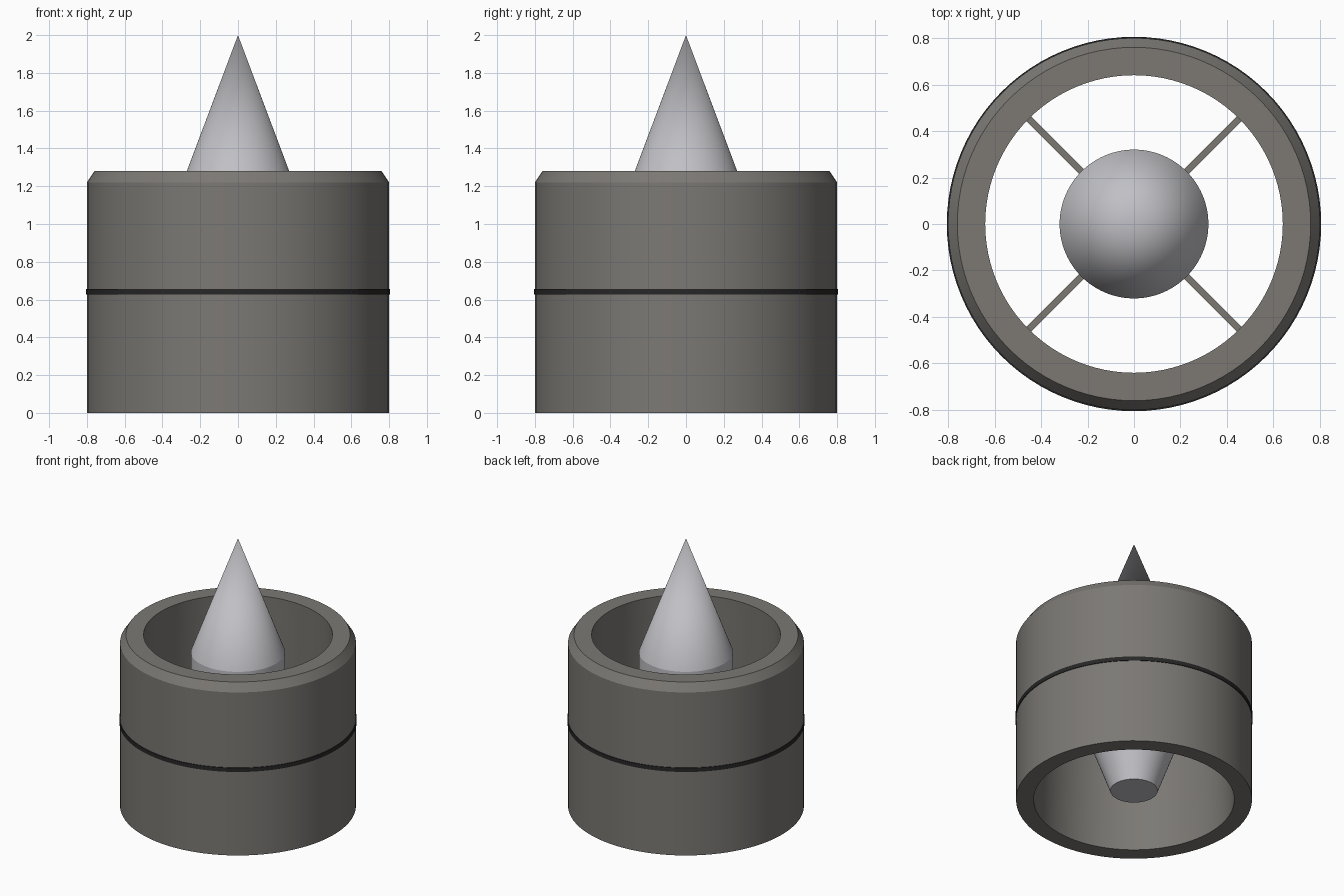
import bpy, bmesh, math
from mathutils import Matrix, Vector

if "Cube" in bpy.data.objects:
    bpy.data.objects.remove(bpy.data.objects["Cube"], do_unlink=True)


def material(name, color):
    mat = bpy.data.materials.new(name)
    mat.use_nodes = True
    mat.diffuse_color = (*color, 1)
    mat.node_tree.nodes["Principled BSDF"].inputs["Base Color"].default_value = (*color, 1)
    return mat


casing_grey = material("casing grey", (0.2, 0.19, 0.175))
spike_silver = material("spike silver", (0.53, 0.53, 0.56))
band_black = material("band black", (0.02, 0.02, 0.02))


def finish(bm, name, mat):
    bmesh.ops.recalc_face_normals(bm, faces=bm.faces)
    mesh = bpy.data.meshes.new(name)
    bm.to_mesh(mesh)
    bm.free()
    mesh.materials.append(mat)
    obj = bpy.data.objects.new(name, mesh)
    bpy.context.collection.objects.link(obj)
    return obj


def lathe(name, profile, mat, closed, steps=96):
    """Spin an (r, z) profile about the z axis."""
    bm = bmesh.new()
    verts = [bm.verts.new((r, 0, z)) for r, z in profile]
    edges = [bm.edges.new(pair) for pair in zip(verts, verts[1:])]
    if closed:
        edges.append(bm.edges.new((verts[-1], verts[0])))
    bmesh.ops.spin(bm, geom=verts + edges, axis=(0, 0, 1), cent=(0, 0, 0),
                   angle=math.tau, steps=steps, use_duplicate=False)
    bmesh.ops.remove_doubles(bm, verts=bm.verts, dist=0.0001)
    obj = finish(bm, name, mat)
    bpy.ops.object.select_all(action="DESELECT")
    obj.select_set(True)
    bpy.context.view_layer.objects.active = obj
    bpy.ops.object.shade_smooth_by_angle(angle=math.radians(15))
    return obj


# Hollow casing with a chamfered lip and a slightly flared bore
lathe("casing", [(0.8, 0), (0.8, 1.22), (0.76, 1.28), (0.64, 1.28), (0.68, 0)],
      casing_grey, closed=True)

# Thin band around the middle
lathe("middle_band", [(0.79, 0.627), (0.805, 0.627), (0.805, 0.657), (0.79, 0.657)],
      band_black, closed=True)

# Central body: tail cone, straight hub and pointed spike
lathe("centre_spike", [(0, 0.07), (0.16, 0.07), (0.32, 0.51), (0.32, 1.15), (0, 2)],
      spike_silver, closed=False)

# Four diagonal struts joining the hub to the casing
bm = bmesh.new()
for i in range(4):
    turn = Matrix.Rotation(math.radians(45 + 90 * i), 4, "Z")
    size = Matrix.Diagonal(Vector((0.37, 0.03, 0.4, 1)))
    bmesh.ops.create_cube(bm, size=1,
                          matrix=turn @ Matrix.Translation((0.485, 0, 0.75)) @ size)
finish(bm, "struts", casing_grey)
